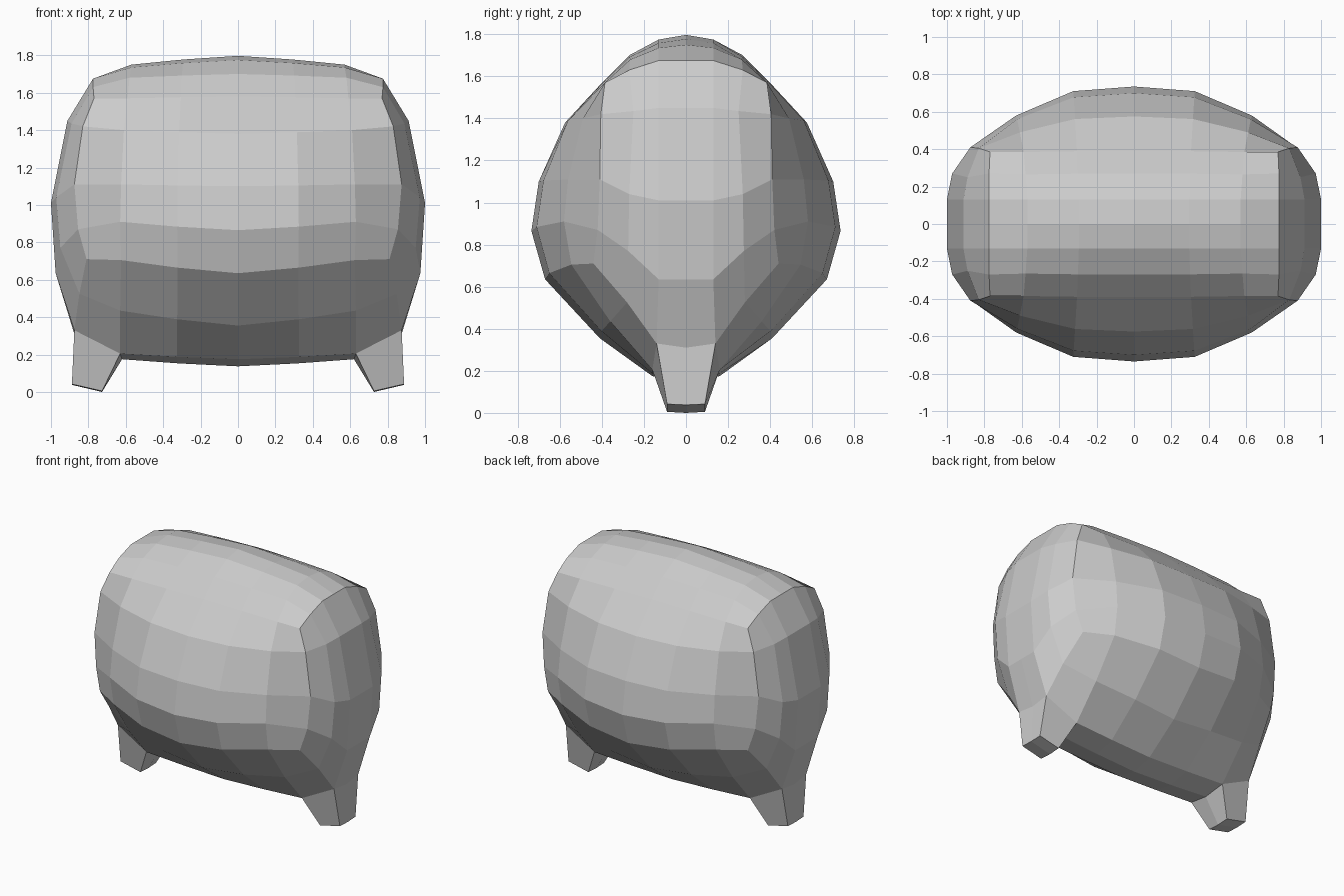
import bpy
import bmesh

if "Cube" in bpy.data.objects:
    bpy.data.objects.remove(bpy.data.objects["Cube"])

grey = bpy.data.materials.new("plain grey")
grey.diffuse_color = (0.6, 0.6, 0.6, 1)
grey.use_nodes = True
grey.node_tree.nodes["Principled BSDF"].inputs["Base Color"].default_value = grey.diffuse_color

# Body cross-sections for y >= 0, from top centre to bottom centre
mid = [(0, 0, 1.797), (0, .13, 1.775), (0, .27, 1.70), (0, .39, 1.58),
       (0, .575, 1.38), (0, .70, 1.10), (0, .735, .865), (0, .67, .635),
       (0, .41, .355), (0, .16, .175), (0, 0, .137)]
shoulder = [(.57, 0, 1.75), (.57, .13, 1.735), (.58, .265, 1.68), (.59, .385, 1.57),
            (.61, .49, 1.40), (.625, .56, 1.11), (.63, .58, .91), (.625, .545, .705),
            (.63, .36, .435), (.63, .16, .205), (.62, 0, .175)]
# The section between them swells towards the middle
quarter = [(a[0] + .5 * (b[0] - a[0]) + .01, a[1] + .16 * (b[1] - a[1]),
            a[2] + .42 * (b[2] - a[2])) for a, b in zip(mid, shoulder)]

# End cap grid: rows from top to bottom, columns from y = 0 outwards
cap = [[(.775, 0, 1.675), (.775, .13, 1.675), (.775, .27, 1.63), (.77, .385, 1.57)],
       [(.912, 0, 1.45), (.912, .13, 1.45), (.89, .25, 1.435), (.83, .405, 1.42)],
       [(1.0, 0, 1.01), (1.0, .13, 1.01), (.972, .27, 1.04), (.875, .41, 1.11)],
       [(.975, 0, .635), (.975, .13, .635), (.95, .275, .77), (.855, .42, .87)],
       [(.875, 0, .31), (.875, .14, .33), (.848, .28, .525), (.81, .44, .71)]]
rim = cap[0] + [row[3] for row in cap[1:]] + [cap[4][2], cap[4][1]]


def strip(rows):
    """Quads between neighbouring rows of points."""
    return [(a[i], a[i + 1], b[i + 1], b[i])
            for a, b in zip(rows, rows[1:]) for i in range(min(len(a), len(b)) - 1)]


def build(name, faces):
    """Mesh from one quarter, mirrored to the other three."""
    bm = bmesh.new()
    for sx in (1, -1):
        for sy in (1, -1):
            for f in faces:
                pts = f if sx * sy > 0 else f[::-1]
                bm.faces.new([bm.verts.new((x * sx, y * sy, z)) for x, y, z in pts])
    bmesh.ops.remove_doubles(bm, verts=bm.verts[:], dist=.0005)
    bmesh.ops.recalc_face_normals(bm, faces=bm.faces[:])
    mesh = bpy.data.meshes.new(name)
    bm.to_mesh(mesh)
    bm.free()
    mesh.materials.append(grey)
    bpy.context.collection.objects.link(bpy.data.objects.new(name, mesh))


# Barrel body with end caps; the underside is closed above each leg
build("body", strip([mid, quarter, shoulder, rim]) + strip(cap)
      + [(shoulder[9], shoulder[10], cap[4][0], cap[4][1])])

# Tapered legs growing out of the lower corners
top = [shoulder[10], shoulder[9], cap[4][1], cap[4][0]]
foot = [(.727, 0, .0), (.727, .09, .005), (.888, .09, .042), (.888, 0, .038)]
build("legs", strip([top, foot]) + [tuple(foot)])
